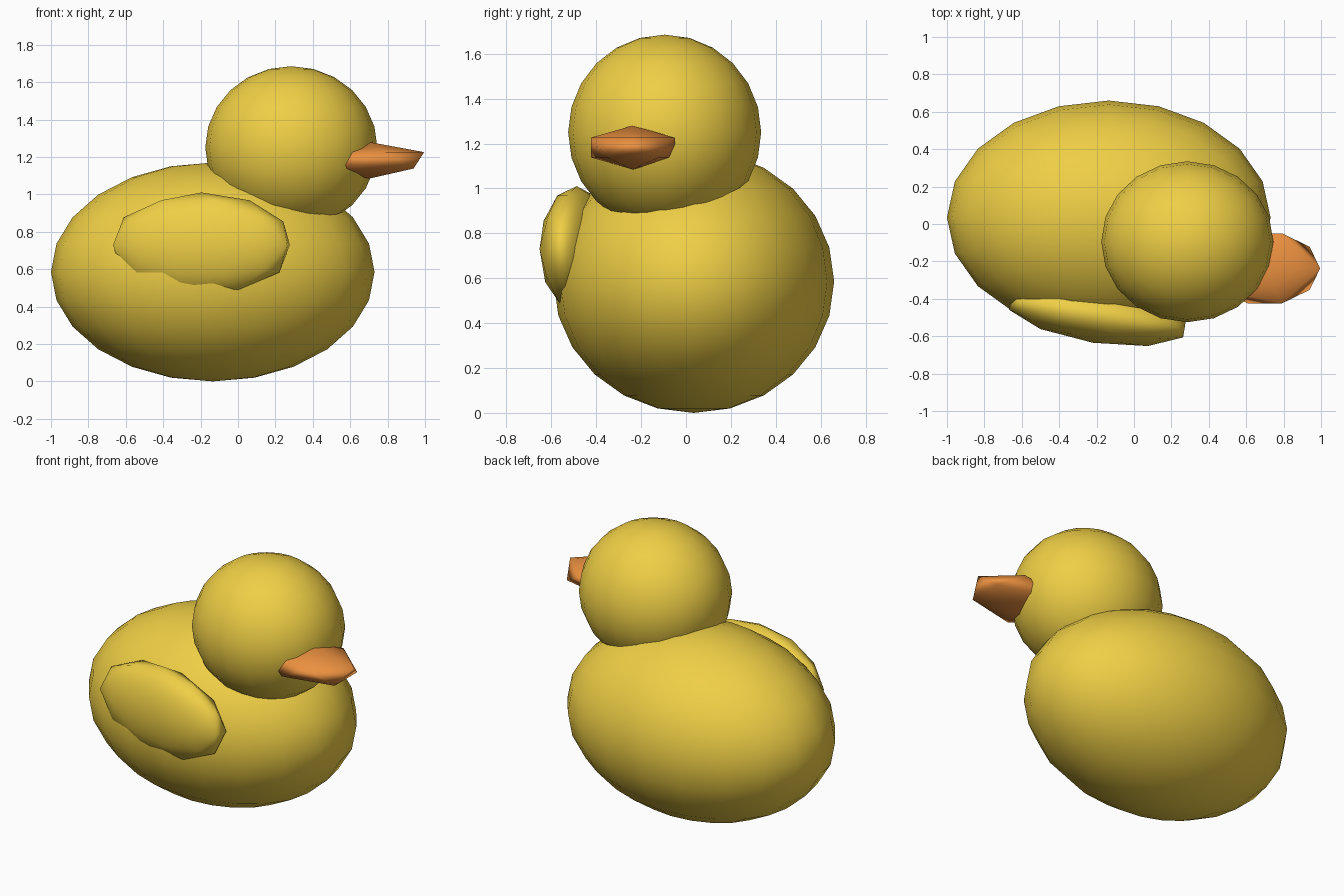
import bpy
from math import radians

if "Cube" in bpy.data.objects:
    bpy.data.objects.remove(bpy.data.objects["Cube"])


def material(name, rgb):
    mat = bpy.data.materials.new(name)
    mat.diffuse_color = (*rgb, 1.0)
    mat.use_nodes = True
    mat.node_tree.nodes["Principled BSDF"].inputs["Base Color"].default_value = mat.diffuse_color
    return mat


def finish(name, radii, mat, turn=0.0):
    """Stretch, turn, colour and smooth the ball just added."""
    ob = bpy.context.object
    ob.name = name
    ob.scale = radii
    ob.rotation_euler.z = radians(turn)
    ob.data.materials.append(mat)
    bpy.ops.object.shade_smooth()
    return ob


def round_ball(name, centre, radii, mat):
    bpy.ops.mesh.primitive_uv_sphere_add(segments=20, ring_count=12, radius=1, location=centre)
    return finish(name, radii, mat)


def faceted_ball(name, centre, radii, mat, detail, turn=0.0):
    bpy.ops.mesh.primitive_ico_sphere_add(subdivisions=detail, radius=1, location=centre)
    return finish(name, radii, mat, turn)


yellow = material("yellow", (0.86, 0.62, 0.06))
orange = material("orange", (0.83, 0.28, 0.05))

# Body and head: stretched spheres
round_ball("body", (-0.135, 0.035, 0.585), (0.865, 0.625, 0.585), yellow)
round_ball("head", (0.285, -0.095, 1.25), (0.46, 0.43, 0.435), yellow)

# Single wing on the front side, its forward end turned slightly outwards
faceted_ball("wing", (-0.195, -0.487, 0.73), (0.495, 0.15, 0.28), yellow, 2, turn=-9)

# Flat beak, very low-poly
faceted_ball("beak", (0.70, -0.237, 1.182), (0.33, 0.22, 0.098), orange, 1)
